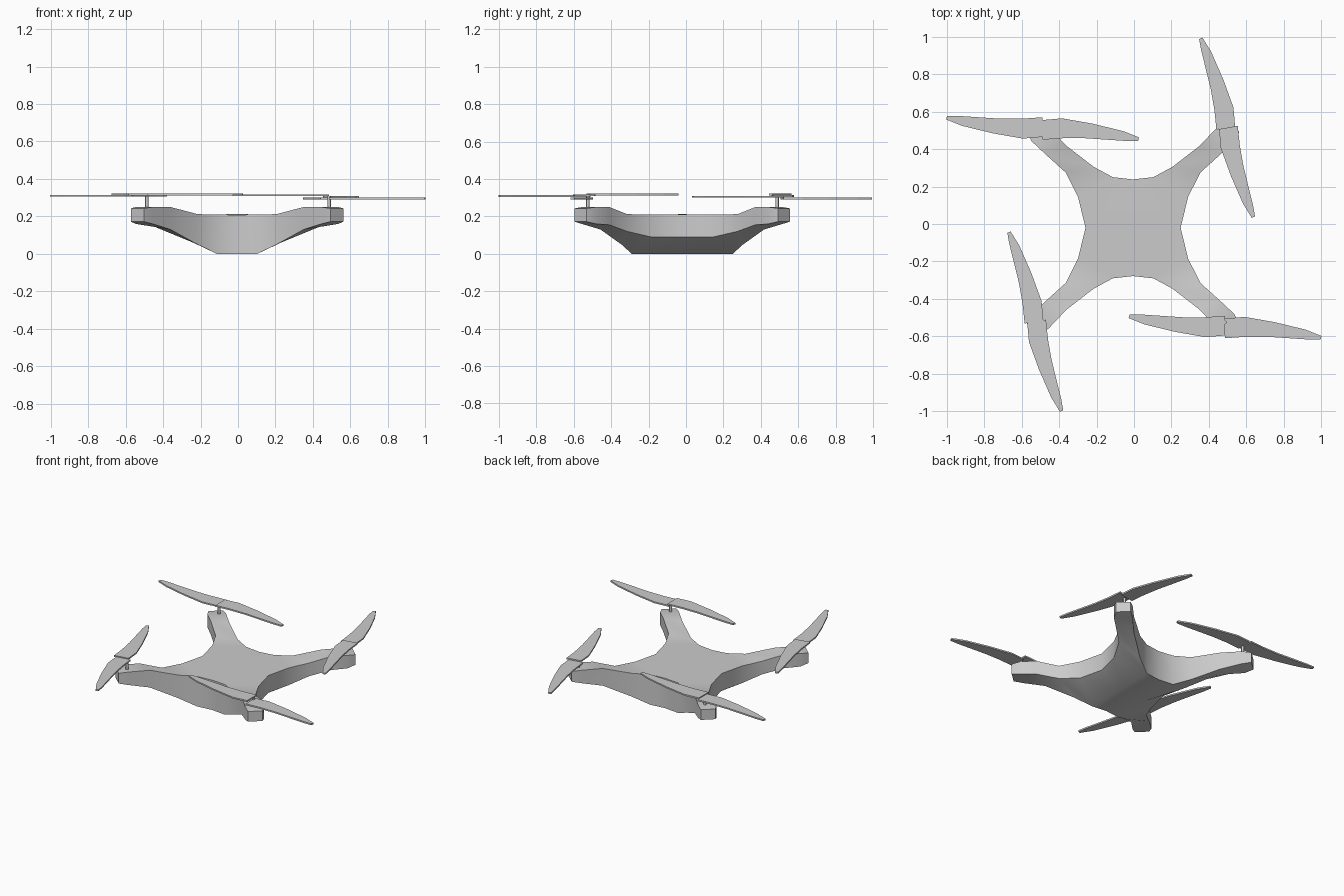
import bpy, bmesh
from math import radians
from mathutils import Matrix, Vector

if "Cube" in bpy.data.objects:
    bpy.data.objects.remove(bpy.data.objects["Cube"])

BODY_X, BODY_Y = -0.005, -0.02


def finish(bm, name, smooth=None):
    bmesh.ops.remove_doubles(bm, verts=bm.verts, dist=0.0005)
    bmesh.ops.recalc_face_normals(bm, faces=bm.faces)
    me = bpy.data.meshes.new(name)
    bm.to_mesh(me)
    bm.free()
    ob = bpy.data.objects.new(name, me)
    bpy.context.collection.objects.link(ob)
    if smooth:
        bpy.ops.object.select_all(action='DESELECT')
        ob.select_set(True)
        bpy.context.view_layer.objects.active = ob
        bpy.ops.object.shade_smooth_by_angle(angle=radians(smooth))
    return ob


# One quadrant of the hull: edge points as x, y, bottom z, top z
front_edge = [(0, .258, 0, .208), (.108, .27, 0, .21), (.21, .325, .05, .212),
              (.355, .437, .13, .25), (.45, .537, .16, .25), (.498, .575, .172, .243)]
side_edge = [(.254, 0, .09, .21), (.294, .165, .09, .21), (.36, .295, .12, .212),
             (.465, .39, .155, .25), (.54, .46, .16, .25), (.567, .512, .172, .243)]

# Hull with four arms
bm = bmesh.new()
for sx in (1, -1):
    for sy in (1, -1):
        def v(x, y, z):
            return bm.verts.new((sx * x + BODY_X, sy * y + BODY_Y, z))
        alo = [v(x, y, b) for x, y, b, t in front_edge]
        ahi = [v(x, y, t) for x, y, b, t in front_edge]
        blo = [v(x, y, b) for x, y, b, t in side_edge]
        bhi = [v(x, y, t) for x, y, b, t in side_edge]
        # arm skins and outer walls
        for i in range(5):
            if i > 0:
                bm.faces.new((ahi[i], ahi[i + 1], bhi[i + 1], bhi[i]))
                bm.faces.new((alo[i], alo[i + 1], blo[i + 1], blo[i]))
            bm.faces.new((ahi[i], ahi[i + 1], alo[i + 1], alo[i]))
            bm.faces.new((bhi[i], bhi[i + 1], blo[i + 1], blo[i]))
        bm.faces.new((ahi[5], bhi[5], blo[5], alo[5]))
        # deck, flat belly and sloping belly side
        bm.faces.new((v(0, 0, .212), ahi[0], ahi[1], bhi[1], bhi[0]))
        keel = v(front_edge[1][0], 0, 0)
        bm.faces.new((v(0, 0, 0), alo[0], alo[1], keel))
        bm.faces.new((keel, alo[1], blo[1], blo[0]))
finish(bm, "hull", 35)

# Half propeller outline, blade pointing along +x
blade = [(0, -.06), (.11, -.052), (.225, -.052), (.45, -.067), (.51, -.067), (.515, -.048),
         (.43, -.014), (.265, .026), (.105, .054), (0, .045)]


def propeller(name, x, y, angle, mirror, z_outer, z_inner, size):
    bm = bmesh.new()
    for turn, z in ((0, z_outer), (180, z_inner)):
        m = (Matrix.Translation((x, y, z)) @ Matrix.Rotation(radians(angle + turn), 4, 'Z')
             @ Matrix.Diagonal((size, -size if mirror else size, 1, 1)))
        face = bm.faces.new([bm.verts.new(m @ Vector((px, py, -.005))) for px, py in blade])
        ext = bmesh.ops.extrude_face_region(bm, geom=[face], use_keep_orig=True)
        bmesh.ops.translate(bm, vec=(0, 0, .01),
                            verts=[g for g in ext['geom'] if isinstance(g, bmesh.types.BMVert)])
    finish(bm, name)


propeller("propeller_front_right", .486, -.55, 0, False, .296, .313, 1)
propeller("propeller_back_left", -.488, .51, 180, False, .310, .317, 1)
propeller("propeller_front_left", -.527, -.521, -80, True, .310, .317, .965)
propeller("propeller_back_right", .497, .514, 100, True, .296, .305, .965)

# Motor shafts
for sx, side in ((1, "right"), (-1, "left")):
    for y, end in ((.487, "back"), (-.525, "front")):
        bm = bmesh.new()
        bmesh.ops.create_cone(bm, cap_ends=True, segments=8, radius1=.009, radius2=.009, depth=.075,
                              matrix=Matrix.Translation((sx * .487, y, .2725)))
        finish(bm, f"motor_shaft_{end}_{side}", 50)
